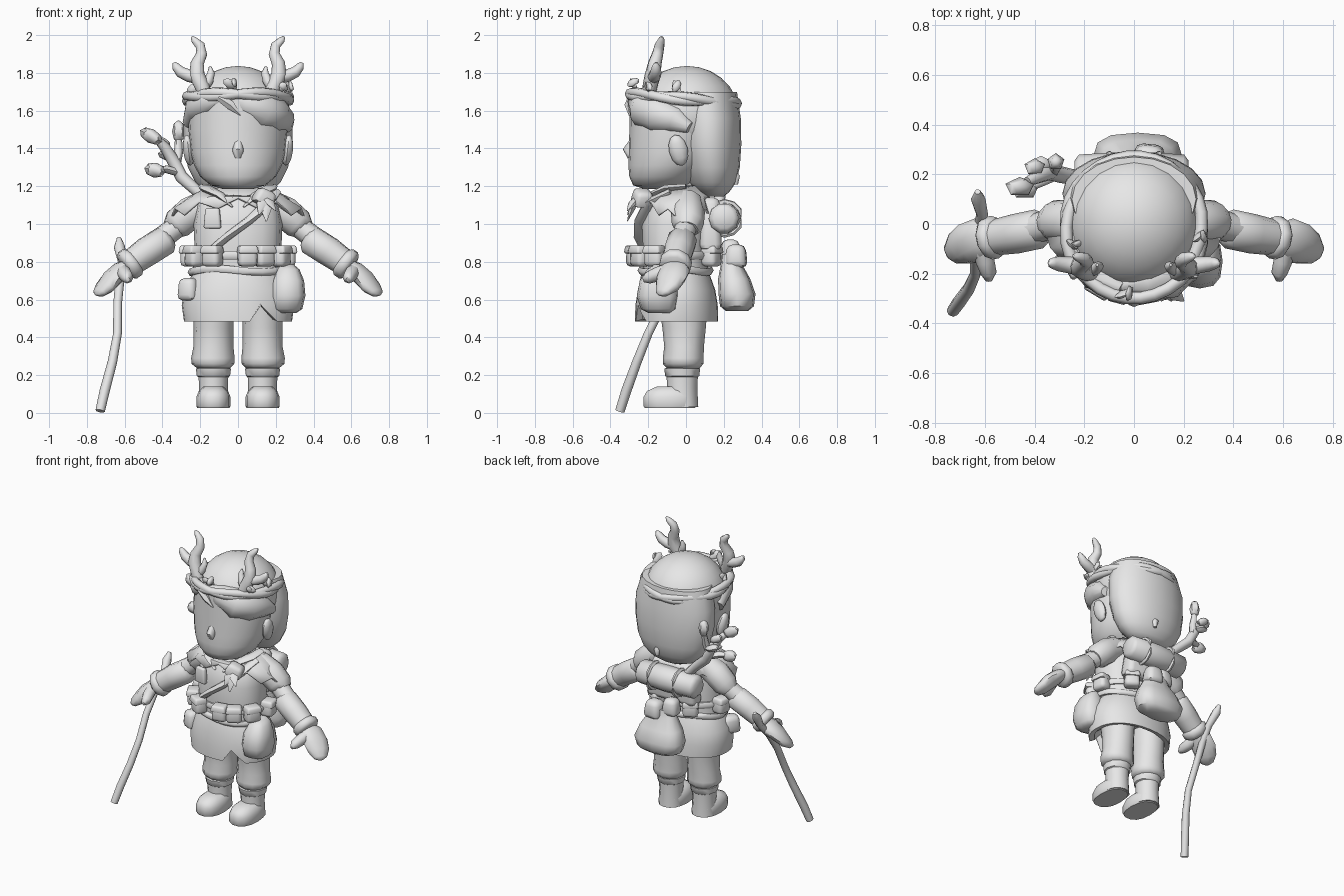
import bpy, bmesh, math
from mathutils import Vector, Matrix

grey = bpy.data.materials.new("light grey")
grey.diffuse_color = (0.8, 0.8, 0.8, 1)


def finish(name, bm, angle=50):
    bmesh.ops.recalc_face_normals(bm, faces=bm.faces)
    me = bpy.data.meshes.new(name)
    bm.to_mesh(me)
    bm.free()
    me.materials.append(grey)
    ob = bpy.data.objects.new(name, me)
    bpy.context.collection.objects.link(ob)
    bpy.ops.object.select_all(action='DESELECT')
    ob.select_set(True)
    bpy.context.view_layer.objects.active = ob
    bpy.ops.object.shade_smooth_by_angle(angle=math.radians(angle))
    return ob


def skin(bm, loops, caps=True, closed=False):
    n = len(loops[0])
    for a, b in zip(loops, loops[1:] + loops[:1] if closed else loops[1:]):
        for i in range(n):
            bm.faces.new((a[i], a[(i + 1) % n], b[(i + 1) % n], b[i]))
    if caps and not closed:
        bm.faces.new(loops[0])
        bm.faces.new(loops[-1])


def loft(name, rings, n=16, edit=None, caps=True, angle=50, square=1.0):
    """Horizontal oval rings: (x, y, z, rx, ry); square < 1 makes them boxier."""
    bm = bmesh.new()
    loops = []
    for k, (x, y, z, rx, ry) in enumerate(rings):
        loop = []
        for i in range(n):
            a = 2 * math.pi * i / n
            c, s = (math.copysign(abs(f) ** square, f) for f in (math.cos(a), math.sin(a)))
            co = Vector((x + rx * c, y + ry * s, z))
            loop.append(bm.verts.new(edit(k, i, a, co) if edit else co))
        loops.append(loop)
    skin(bm, loops, caps)
    return finish(name, bm, angle)


def sweep(name, pts, n=8, flat=1.0, s=1, closed=False):
    """Tube along (x, y, z, radius); s=-1 mirrors it in x."""
    bm = bmesh.new()
    P = [Vector((p[0] * s, p[1], p[2])) for p in pts]
    d = P[-1] - P[0]
    ref = Vector((0, 0, 1)) if closed or abs(d.z) < 0.75 * d.length else Vector((0, 1, 0))
    loops = []
    for k, p in enumerate(P):
        if closed:
            t = P[(k + 1) % len(P)] - P[k - 1]
        else:
            t = P[min(k + 1, len(P) - 1)] - P[max(k - 1, 0)]
        u = t.cross(ref).normalized()
        v = u.cross(t).normalized()
        r = pts[k][3]
        loops.append([bm.verts.new(p + u * r * math.cos(2 * math.pi * i / n)
                                   + v * r * flat * math.sin(2 * math.pi * i / n)) for i in range(n)])
    skin(bm, loops, True, closed)
    return finish(name, bm, 60)


def blob(name, loc, size, rot=(0, 0, 0), seg=14):
    bm = bmesh.new()
    bmesh.ops.create_uvsphere(bm, u_segments=seg, v_segments=max(4, seg * 2 // 3), radius=1)
    M = Matrix.Rotation(rot[2], 4, 'Z') @ Matrix.Rotation(rot[1], 4, 'Y') @ Matrix.Rotation(rot[0], 4, 'X')
    bmesh.ops.transform(bm, matrix=Matrix.Translation(loc) @ M @ Matrix.Diagonal((*size, 1)), verts=bm.verts)
    return finish(name, bm)


def pouch(name, loc, half, turn=0, tilt=0, taper=0.8):
    """Bevelled box, narrower at the top."""
    bm = bmesh.new()
    bmesh.ops.create_cube(bm, size=2)
    for v in bm.verts:
        k = taper if v.co.z > 0 else 1
        v.co = Vector((v.co.x * half[0] * k, v.co.y * half[1] * k, v.co.z * half[2]))
    bmesh.ops.bevel(bm, geom=bm.edges[:], offset=min(half) * 0.55, segments=2, profile=0.5, affect='EDGES')
    M = Matrix.Translation(loc) @ Matrix.Rotation(turn, 4, 'Z') @ Matrix.Rotation(tilt, 4, 'Y')
    bmesh.ops.transform(bm, matrix=M, verts=bm.verts)
    return finish(name, bm)


def leaf(name, loc, size, rot):
    return blob(name, loc, size, rot, 5)


# Head, nose, hair
loft("head", [(0, -.13, 1.185, .08, .09), (0, -.13, 1.205, .145, .15), (0, -.115, 1.25, .2, .185),
              (0, -.09, 1.31, .232, .215), (0, -.07, 1.38, .25, .232), (0, -.055, 1.5, .262, .245),
              (0, -.03, 1.68, .26, .265)], 24)
sweep("nose", [(0, -.27, 1.45, .02), (0, -.305, 1.39, .03), (0, -.29, 1.355, .02)], 8)
loft("back_hair", [(0, .15, 1.145, .1, .05), (0, .145, 1.17, .17, .085), (0, .14, 1.22, .225, .125),
                   (0, .135, 1.3, .265, .15), (0, .125, 1.42, .288, .168), (0, .12, 1.56, .288, .17),
                   (0, .1, 1.7, .25, .17)], 20)
blob("crown_hair", (0, .005, 1.585), (.272, .275, .252), (0, 0, 0), 20)
sweep("swept_fringe", [(-.06, -.245, 1.67, .03), (.03, -.235, 1.645, .075), (.12, -.205, 1.605, .105),
                       (.19, -.135, 1.575, .1), (.235, -.05, 1.55, .07), (.262, .02, 1.51, .03)], 12)
sweep("side_fringe", [(-.05, -.26, 1.68, .03), (-.15, -.21, 1.65, .065), (-.215, -.1, 1.61, .07),
                      (-.25, .01, 1.54, .045)], 10)
sweep("fringe_tip", [(-.1, -.29, 1.67, .02), (-.04, -.3, 1.63, .026), (.015, -.3, 1.575, .003)], 5)
sweep("hair_tie", [(.04, .24, 1.29, .012), (.04, .265, 1.25, .025), (.04, .265, 1.21, .012)], 6)

# Twisted circlet
for j in (0, 1):
    ring = []
    for i in range(30):
        a = 2 * math.pi * i / 30
        w = math.sin(a * 3 + j * math.pi)
        ring.append(((.272 + .008 * w) * math.cos(a), .285 * math.sin(a) - .014,
                     1.663 - .025 * math.sin(a) + .012 * math.cos(a * 3 + j * math.pi), .026))
    sweep("circlet_strand", ring, 7, closed=True)
for x, y, z, r in ((-.04, -.28, 1.74, .5), (.22, -.2, 1.72, -.5), (.26, -.05, 1.72, 1.0), (-.25, -.08, 1.7, -1)):
    leaf("circlet_leaf", (x, y, z), (.05, .014, .026), (.4, r, r))
    leaf("circlet_leaf", (x + .02, y, z + .01), (.038, .014, .022), (-.4, -r, r + 1))

# Mirrored head and limb parts
for s in (-1, 1):
    blob("ear", (.262 * s, -.04, 1.39), (.03, .05, .085), (.25, .12 * s, 0), 10)
    sweep("antler", [(.165, -.2, 1.66, .034), (.19, -.19, 1.73, .04), (.218, -.175, 1.79, .043),
                     (.215, -.165, 1.85, .036), (.192, -.15, 1.90, .03), (.2, -.14, 1.945, .026),
                     (.232, -.13, 1.975, .018), (.245, -.128, 1.992, .006)], 9, s=s)
    sweep("antler_outer_tine", [(.205, -.175, 1.775, .036), (.26, -.165, 1.785, .034), (.305, -.16, 1.805, .03),
                                (.33, -.158, 1.835, .022), (.34, -.158, 1.855, .008)], 8, s=s)
    sweep("antler_inner_tine", [(.19, -.19, 1.71, .028), (.155, -.18, 1.76, .026),
                                (.142, -.17, 1.80, .02), (.148, -.165, 1.835, .006)], 8, s=s)
    # Arms and gloves
    sweep("sleeve", [(.16, .01, 1.11, .08), (.25, .01, 1.06, .09), (.32, .01, 1.0, .085),
                     (.35, .005, .97, .06)], 10, s=s)
    sweep("upper_arm", [(.28, .01, 1.02, .06), (.37, -.01, .95, .06), (.44, -.03, .9, .06)], 10, s=s)
    sweep("gauntlet", [(.365, -.015, .93, .055), (.385, -.02, .915, .08), (.48, -.04, .855, .08),
                       (.565, -.055, .795, .072)], 10, s=s)
    sweep("glove_cuff", [(.545, -.05, .81, .07), (.56, -.053, .798, .087), (.585, -.057, .78, .087),
                         (.6, -.06, .77, .068)], 10, s=s)
    sweep("hand", [(.57, -.055, .79, .055), (.62, -.06, .755, .085), (.67, -.08, .71, .085),
                   (.705, -.1, .665, .072), (.735, -.125, .635, .045), (.745, -.135, .625, .015)], 10, flat=.55, s=s)
    sweep("thumb", [(.61, -.09, .755, .038), (.6, -.15, .735, .038), (.585, -.2, .715, .032),
                    (.585, -.228, .705, .014)], 8, s=s)
    # Legs and boots
    x = .13 * s
    loft("trouser_leg", [(x, -.015, .58, .11, .13), (x, -.01, .45, .105, .115), (x, -.01, .35, .106, .105),
                         (x + .003 * s, -.015, .29, .115, .108), (x + .003 * s, -.015, .26, .113, .108),
                         (x, -.015, .235, .085, .085)], 12)
    loft("boot_cuff", [(x, -.02, .24, .07, .075), (x, -.02, .235, .093, .095), (x, -.02, .195, .088, .09),
                       (x, -.02, .185, .07, .075)], 12)
    loft("boot_shaft", [(x, -.02, .22, .08, .084), (x, -.02, .13, .076, .08), (x, -.02, .03, .082, .085)], 12)
    loft("boot_foot", [(x, -.085, .025, .085, .135), (x, -.085, .035, .09, .142), (x, -.085, .085, .09, .142),
                       (x, -.085, .115, .078, .125), (x, -.075, .14, .05, .08)], 14, square=.85)

# Torso, jagged shoulder cape and collar
loft("neck", [(0, -.02, 1.1, .09, .08), (0, -.03, 1.22, .08, .08)], 10)
loft("torso", [(0, -.03, 1.19, .13, .09), (0, -.05, 1.13, .21, .145), (0, -.06, 1.0, .235, .175),
               (0, -.06, .87, .23, .17), (0, -.055, .74, .24, .175)], 18, square=.85)


def ragged(k, i, a, co):
    front = max(0, -math.sin(a)) ** 2
    if k == 2:
        co.z += .06 * front + (.03 if i % 2 else -.02)
    if k == 0:
        co.z -= .05 * front
    return co


cape = loft("shoulder_cape", [(0, -.03, 1.205, .15, .1), (0, -.04, 1.145, .255, .165),
                              (0, -.04, 1.05, .355, .185)], 20, ragged, False, 25)
cape.modifiers.new("thickness", 'SOLIDIFY').thickness = .012
for s in (-1, 1):
    sweep("collar_flap", [(.03 * s, -.215, 1.09, .008), (.09 * s, -.185, 1.15, .035),
                          (.17 * s, -.1, 1.19, .04), (.18 * s, 0, 1.2, .03)], 6, .5)


# Tunic skirt with front notches
def notch(k, i, a, co):
    if k in (4, 5) and i in (26, 27):
        co.z += .09 if i == 26 else .04
    return co


loft("tunic_skirt", [(0, -.055, .77, .22, .165), (0, -.055, .72, .25, .185), (0, -.05, .65, .285, .205),
                     (0, -.05, .57, .298, .218), (0, -.05, .485, .286, .22), (0, -.05, .495, .25, .185),
                     (0, -.05, .6, .23, .17)], 32, notch, square=.92)


def belt(name, z, rx, ry, r, wave=0):
    sweep(name, [(rx * math.cos(a), -.055 + ry * math.sin(a), z + wave * math.cos(3 * a), r)
                 for a in (2 * math.pi * i / 24 for i in range(24))], 6, closed=True)


belt("belt", .835, .235, .175, .025)
belt("waist_cord", .755, .245, .18, .022, .01)

# Belt pouches all round
for deg in (-152, -121, -79, -58, -30, 8, 60, 120, 172):
    a = math.radians(deg)
    loc = (.262 * math.cos(a), -.055 + .22 * math.sin(a), .83)
    pouch("belt_pouch", loc, (.052, .043, .055), a + math.pi / 2, 0, .92)
    pouch("belt_pouch_flap", (loc[0] * 1.02, loc[1] * 1.02, .865), (.055, .046, .022), a + math.pi / 2, 0, .85)
loft("hip_satchel", [(.26, -.14, .53, .05, .06), (.26, -.145, .55, .08, .095), (.265, -.15, .62, .092, .11),
                     (.265, -.145, .7, .085, .1), (.265, -.13, .76, .06, .075), (.26, -.12, .785, .035, .05)],
     12, square=.75)
pouch("small_hip_bag", (-.255, -.13, .655), (.055, .065, .06), -.5, 0, .85)

# Chest strap, patch and hanging feathers
sweep("chest_strap", [(.2, -.08, 1.17, .03), (.16, -.2, 1.11, .034), (.06, -.24, 1.02, .034),
                      (-.06, -.243, .93, .034), (-.13, -.22, .87, .03)], 6, .7)
pouch("chest_patch", (-.135, -.222, 1.03), (.047, .02, .054), -.2)
pouch("shoulder_knot", (.14, -.23, 1.14), (.06, .055, .042), .3, .4)
for x, z, r in ((.11, 1.05, .034), (.15, 1.015, .034), (.2, 1.07, .03)):
    sweep("hanging_feather", [(.14, -.25, 1.15, .018), ((.14 + x) / 2, -.285, (1.15 + z) / 2, r),
                              (x, -.31, z, .004)], 5, .5)

# Back gear: bedroll, pouches, large sack
sweep("bedroll", [(-.24, .2, 1.03, .055), (-.22, .2, 1.03, .08), (0, .205, 1.03, .088), (.2, .2, 1.03, .08),
                  (.22, .2, 1.03, .055)], 10)
pouch("back_pack", (0, .13, 1.0), (.19, .06, .14))
for x in (-.1, .1):
    sweep("bedroll_strap", [(x, .205 + .09 * math.cos(a), 1.03 + .09 * math.sin(a), .013)
                            for a in (math.pi * i / 6 for i in range(12))], 5, closed=True)
pouch("back_pouch_left", (-.05, .235, .86), (.058, .055, .058), .1)
pouch("back_pouch_right", (.06, .265, .83), (.065, .06, .062), -.1)
loft("sack", [(.015, .27, .54, .1, .06), (.015, .27, .565, .16, .09), (.015, .27, .63, .18, .098),
              (.015, .255, .71, .15, .085), (.015, .24, .79, .1, .055), (.015, .24, .84, .08, .05)], 12, square=.75)

# Leafy branch on the back
sweep("branch", [(-.08, .17, 1.03, .028), (-.2, .18, 1.16, .03), (-.3, .2, 1.25, .034), (-.34, .21, 1.33, .034),
                 (-.39, .19, 1.41, .028), (-.43, .17, 1.45, .02)], 8)
sweep("branch_twig", [(-.33, .21, 1.31, .026), (-.315, .23, 1.38, .024), (-.315, .25, 1.46, .018)], 6)
sweep("branch_twig", [(-.31, .2, 1.27, .022), (-.38, .17, 1.29, .022), (-.42, .15, 1.29, .018)], 6)
for loc, size, tilt in (((-.46, .15, 1.465), (.07, .04, .038), .5), ((-.315, .25, 1.49), (.036, .036, .06), 0),
                        ((-.44, .14, 1.285), (.06, .04, .04), .2), ((-.40, .23, 1.43), (.05, .035, .028), .5),
                        ((-.375, .24, 1.36), (.055, .035, .025), .3)):
    leaf("branch_bud", loc, size, (0, tilt, 0))

# Walking stick
sweep("walking_stick", [(-.63, .13, .925, .012), (-.628, .1, .88, .03), (-.612, .04, .8, .024),
                        (-.625, -.04, .71, .024), (-.637, -.12, .58, .023), (-.638, -.2, .42, .023),
                        (-.665, -.26, .27, .025), (-.705, -.315, .12, .027), (-.73, -.35, .01, .025)], 8)
